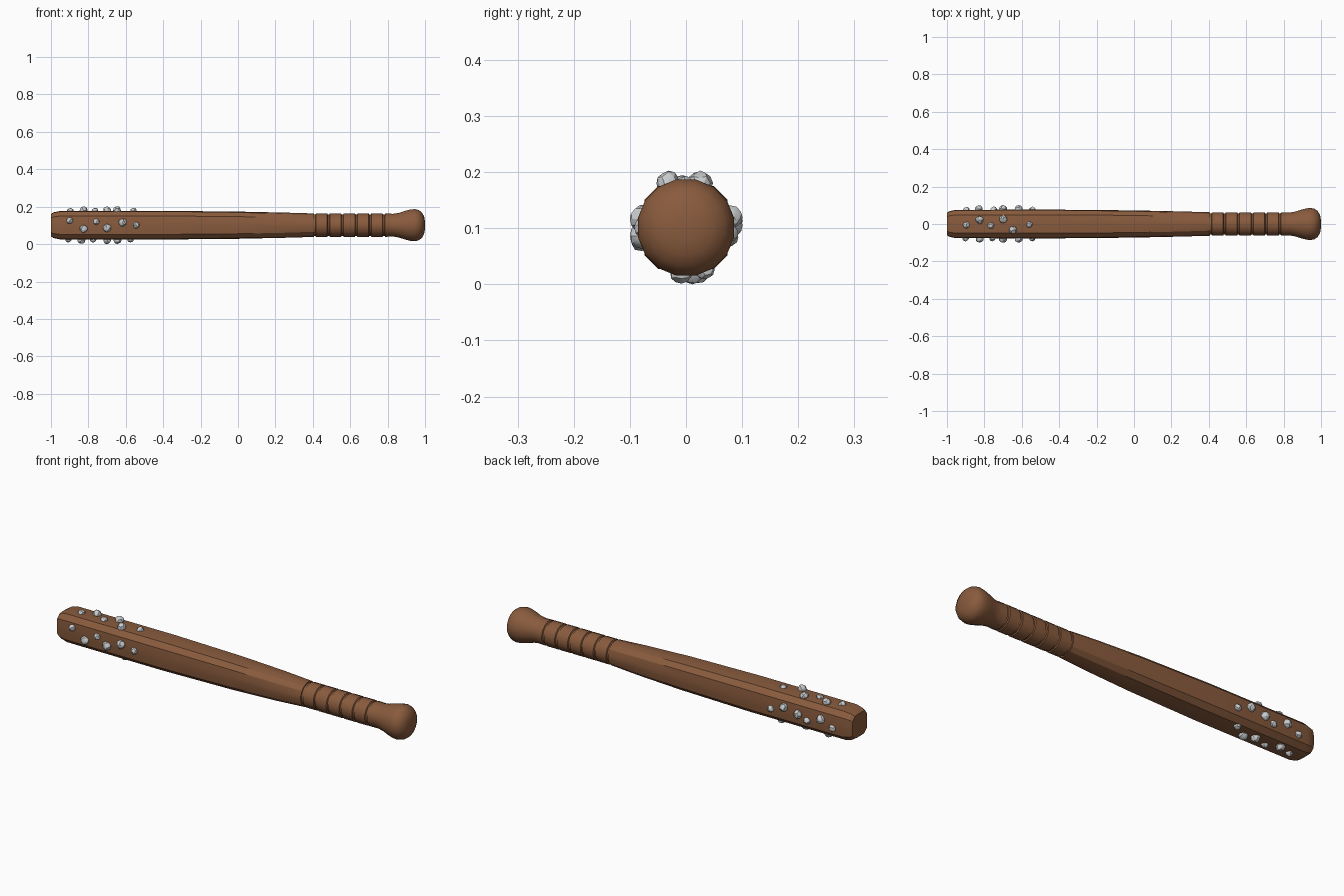
import bpy, bmesh, math, random
from mathutils import Vector

if "Cube" in bpy.data.objects:
    bpy.data.objects.remove(bpy.data.objects["Cube"])

random.seed(4)
ZC = 0.108          # height of the club axis
SIDES = 16


def material(name, col):
    m = bpy.data.materials.new(name)
    m.diffuse_color = (*col, 1)
    m.use_nodes = True
    m.node_tree.nodes["Principled BSDF"].inputs["Base Color"].default_value = m.diffuse_color
    return m


wood = material("brown wood", (0.25, 0.105, 0.047))
metal = material("pale grey metal", (0.58, 0.59, 0.60))


def finish(bm, name, mat, angle):
    bmesh.ops.recalc_face_normals(bm, faces=bm.faces)
    me = bpy.data.meshes.new(name)
    bm.to_mesh(me)
    bm.free()
    ob = bpy.data.objects.new(name, me)
    bpy.context.collection.objects.link(ob)
    me.materials.append(mat)
    bpy.ops.object.select_all(action='DESELECT')
    ob.select_set(True)
    bpy.context.view_layer.objects.active = ob
    bpy.ops.object.shade_smooth_by_angle(angle=math.radians(angle))
    return ob


def section(x, r, square):
    """Ring blended from a circle (0) to a chamfered square (1)."""
    pts = []
    for k in range(SIDES):
        a = math.tau * (k + 0.5) / SIDES
        c, s = math.cos(a), math.sin(a)
        d = max(abs(c), abs(s), (abs(c) + abs(s)) / 1.61)
        f = r * (square / d + (1 - square))
        pts.append((x, c * f, ZC + s * f))
    return pts


def loft(name, rows, mat, angle):
    bm = bmesh.new()
    rings = [[bm.verts.new(p) for p in section(*row)] for row in rows]
    for a, b in zip(rings, rings[1:]):
        for k in range(SIDES):
            j = (k + 1) % SIDES
            bm.faces.new((a[k], a[j], b[j], b[k]))
    bm.faces.new(rings[0])
    bm.faces.new(rings[-1])
    return finish(bm, name, mat, angle)


# Barrel: chamfered square that turns round towards the grip
loft("barrel", [(-1.0, 0.060, 1), (-0.985, 0.069, 1), (-0.95, 0.076, 1),
                (-0.4, 0.0765, 1), (0.0, 0.073, 0.8), (0.25, 0.068, 0.45),
                (0.405, 0.064, 0)], wood, 20)

# Grip with six narrow grooves, running into the knob
rows = [(0.40, 0.058, 0)]
grooves = [0.41 + 0.074 * i for i in range(6)]
for g in grooves:
    rows += [(g - 0.004, 0.058, 0), (g + 0.004, 0.058, 0), (g + 0.007, 0.0635, 0)]
    if g != grooves[-1]:
        rows.append((g + 0.067, 0.0635, 0))
rows += [(0.83, 0.062, 0), (0.86, 0.067, 0), (0.89, 0.077, 0), (0.92, 0.085, 0),
         (0.945, 0.0875, 0), (0.965, 0.083, 0), (0.983, 0.070, 0),
         (0.995, 0.048, 0), (1.0, 0.020, 0)]
loft("grip_and_knob", rows, wood, 35)

# Studs: (x, offset across the face) for each of the four sides
studs = {
    "front": [(-.90, .024), (-.825, -.02), (-.757, .018), (-.70, -.015), (-.618, .015), (-.543, 0)],
    "back": [(-.896, -.018), (-.83, .012), (-.75, -.018), (-.70, .004), (-.618, .018), (-.543, -.01)],
    "top": [(-.896, -.006), (-.826, .022), (-.765, -.008), (-.70, .025), (-.647, -.032), (-.559, -.003)],
    "bottom": [(-.906, 0), (-.837, .022), (-.773, -.012), (-.70, .012), (-.644, -.008), (-.575, .034)],
}
place = {
    "front": lambda x, o, d: (x, -d, ZC + o),
    "back": lambda x, o, d: (x, d, ZC + o),
    "top": lambda x, o, d: (x, o, ZC + d),
    "bottom": lambda x, o, d: (x, o, ZC - d),
}
for side, spots in studs.items():
    bm = bmesh.new()
    for i, (x, o) in enumerate(spots):
        r = 0.022 if i in (1, 3, 4) else 0.018
        c = Vector(place[side](x, o, 0.079 if r > 0.02 else 0.075))
        lump = bmesh.ops.create_icosphere(bm, subdivisions=2, radius=r)["verts"]
        for v in lump:
            v.co = v.co * random.uniform(0.88, 1.06) + c
            v.co.z = max(v.co.z, 0.0)
    finish(bm, side + "_studs", metal, 25)

# Rest exactly on the ground
low = min((v.co.z for o in bpy.data.objects for v in o.data.vertices))
for o in bpy.data.objects:
    for v in o.data.vertices:
        v.co.z -= low
